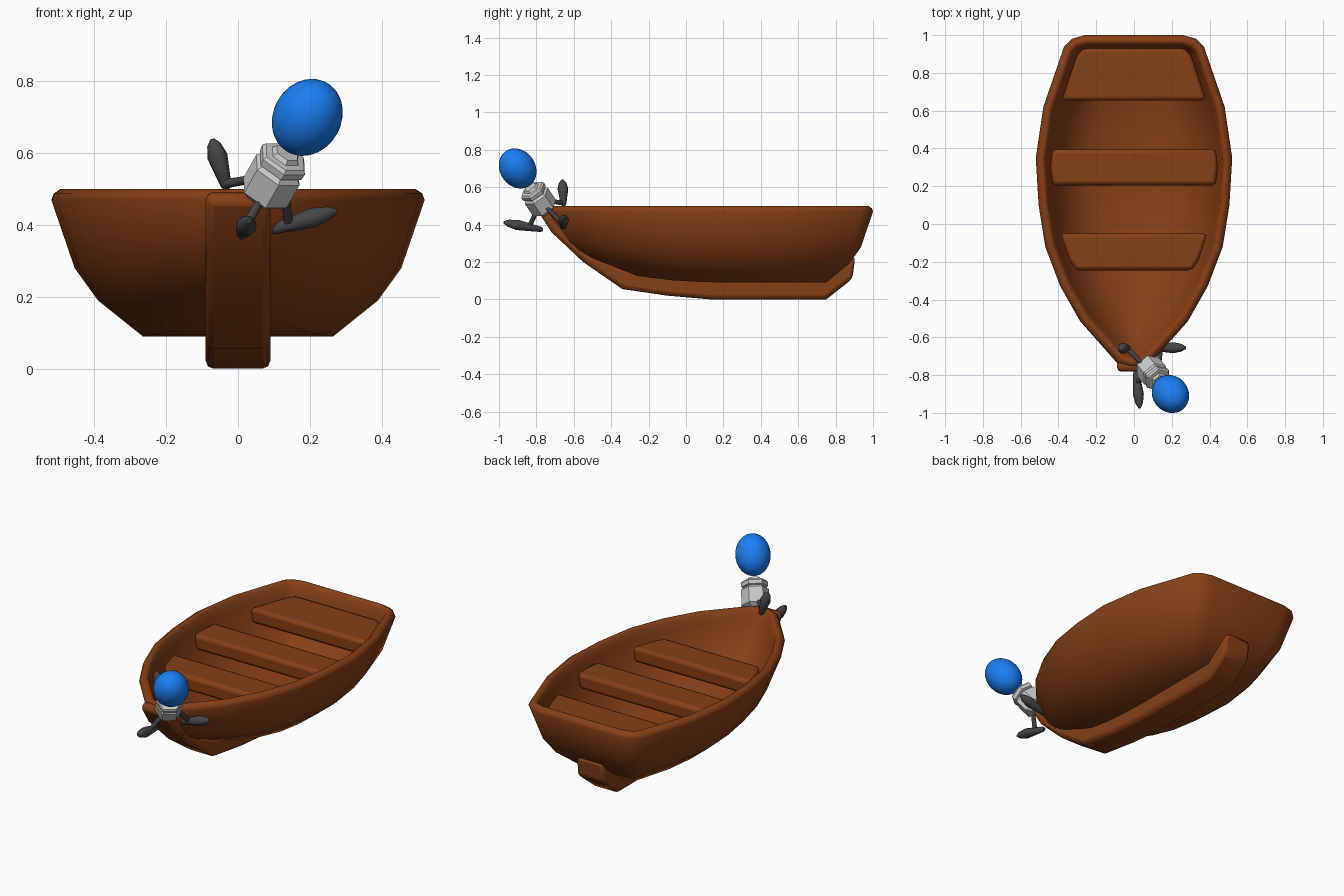
import bpy, bmesh, math
from mathutils import Vector

if "Cube" in bpy.data.objects:
    bpy.data.objects.remove(bpy.data.objects["Cube"])


def material(name, rgb):
    m = bpy.data.materials.new(name)
    m.diffuse_color = (*rgb, 1)
    m.use_nodes = True
    m.node_tree.nodes["Principled BSDF"].inputs["Base Color"].default_value = m.diffuse_color
    return m


WOOD = material("brown_wood", (0.24, 0.05, 0.008))
BLUE = material("blue", (0.01, 0.21, 0.9))
DARK = material("dark_grey", (0.06, 0.06, 0.06))


def make(name, verts, faces, mat=None, bevel=0, segments=2, angle=40):
    me = bpy.data.meshes.new(name)
    me.from_pydata([tuple(v) for v in verts], [], faces)
    bm = bmesh.new()
    bm.from_mesh(me)
    bmesh.ops.recalc_face_normals(bm, faces=bm.faces)
    bm.to_mesh(me)
    bm.free()
    ob = bpy.data.objects.new(name, me)
    bpy.context.collection.objects.link(ob)
    if mat:
        me.materials.append(mat)
    if bevel:
        b = ob.modifiers.new("bevel", 'BEVEL')
        b.width, b.segments, b.limit_method = bevel, segments, 'ANGLE'
        b.angle_limit = math.radians(40)
    bpy.ops.object.select_all(action='DESELECT')
    ob.select_set(True)
    bpy.context.view_layer.objects.active = ob
    if angle:
        bpy.ops.object.shade_smooth_by_angle(angle=math.radians(angle))
    return ob


def prism(name, a, b, mat, bevel, segments=2):
    """Solid between two matching polygons."""
    n = len(a)
    faces = [tuple(range(n)), tuple(range(n, 2 * n))]
    faces += [(i, (i + 1) % n, n + (i + 1) % n, n + i) for i in range(n)]
    return make(name, a + b, faces, mat, bevel, segments)


def spin(name, start, direction, profile, sides, mat=None, angle=40):
    """Lathe of (distance, radius) pairs around an axis."""
    start, d = Vector(start), Vector(direction).normalized()
    q = d.to_track_quat('Z', 'Y')
    verts, faces = [], []
    for t, r in profile:
        for k in range(sides):
            a = 2 * math.pi * k / sides
            verts.append(start + q @ Vector((r * math.cos(a), r * math.sin(a), t)))
    for j in range(len(profile) - 1):
        for k in range(sides):
            k2 = (k + 1) % sides
            faces.append((j * sides + k, j * sides + k2, (j + 1) * sides + k2, (j + 1) * sides + k))
    last = (len(profile) - 1) * sides
    faces += [tuple(range(sides)), tuple(range(last, last + sides))]
    return make(name, verts, faces, mat, angle=angle)


# Hull: gunwale outline blended down to a smaller flat bottom
half = [(.03, -.76), (.09, -.735), (.285, -.515), (.39, -.33), (.47, -.12), (.505, .1),
        (.52, .35), (.48, .62), (.37, .94), (.33, .98), (.26, 1.0)]
outline = [Vector(p) for p in half] + [Vector((-x, y)) for x, y in reversed(half)]
N = len(outline)


def inset_point(i, d):
    p, a, b = outline[i], outline[i - 1], outline[(i + 1) % N]
    n1 = Vector((-(p - a).y, (p - a).x)).normalized()
    n2 = Vector((-(b - p).y, (b - p).x)).normalized()
    n = (n1 + n2).normalized()
    return p + n * d / max(n.dot(n1), .6)


def bottom_height(y):
    if y < -.12:
        return .105 + (-.12 - y) / .22 * .035
    return .09 + max(0, .13 - y) / .25 * .015


# rows: inset, inward blend, downward blend, lift
rows = [(0, 1, 1, 0), (0, .51, .737, 0), (0, .255, .5, 0), (0, 0, 0, 0), (.007, 0, 0, .018),
        (.025, 0, 0, .03), (.036, 0, 0, .03), (.05, 0, 0, .018), (.056, .02, .08, 0),
        (.056, .255, .5, .015), (.056, .51, .737, .03), (.056, 1, 1, .04)]
verts, faces = [], []
for d, inward, down, lift in rows:
    for i in range(N):
        p = inset_point(i, d)
        yb = -.34 + (p.y + .76) / 1.76 * 1.09
        b = Vector((p.x * .51, yb))
        q = p.lerp(b, inward)
        verts.append((q.x, q.y, .47 + (bottom_height(yb) - .47) * down + lift))
for j in range(len(rows) - 1):
    for i in range(N):
        k = (i + 1) % N
        faces.append((j * N + i, j * N + k, (j + 1) * N + k, (j + 1) * N + i))
for base in (0, (len(rows) - 1) * N):
    for i in range(N // 2 - 1):
        faces.append((base + i, base + i + 1, base + N - 2 - i, base + N - 1 - i))
make("hull", verts, faces, WOOD, angle=50)

# Keel and stem
side = [(-.755, .5), (-.79, .47), (-.72, .36), (-.55, .2), (-.34, .055), (-.1, .02), (.13, 0),
        (.75, 0), (.89, .11), (.905, .23), (.86, .2), (.74, .115), (.13, .115), (-.1, .125),
        (-.34, .165), (-.54, .25), (-.64, .33), (-.725, .48)]
prism("keel", [Vector((-.09, y, z)) for y, z in side], [Vector((.09, y, z)) for y, z in side],
      WOOD, .022)

# Seats
seats = {
    "stern_seat": [(.385, .655), (.305, .89), (.27, .93)],
    "middle_seat": [(.435, .205), (.445, .3), (.435, .395)],
    "bow_seat": [(.31, -.245), (.345, -.19), (.39, -.05)],
}
for name, pts in seats.items():
    loop = pts + [(-x, y) for x, y in reversed(pts)]
    prism(name, [Vector((x * .97, y, .34)) for x, y in loop],
          [Vector((x, y, .43)) for x, y in loop], WOOD, .02)

# Tilted lamp on the bow: blue egg shape and grey hexagonal body
axis = Vector((.42, -.51, .75)).normalized()
head = Vector((.193, -.9, .70))
bpy.ops.mesh.primitive_uv_sphere_add(segments=32, ring_count=16, radius=1, location=head)
globe = bpy.context.object
globe.name = "blue_globe"
globe.scale = (.095, .095, .116)
globe.rotation_mode = 'QUATERNION'
globe.rotation_quaternion = axis.to_track_quat('Z', 'Y')
globe.data.materials.append(BLUE)
bpy.ops.object.shade_smooth()

spin("lamp_body", head - axis * .3, axis,
     [(0, .05), (.02, .075), (.105, .075), (.117, .062), (.122, .072), (.143, .074), (.153, .066),
      (.155, .045), (.168, .036)], 6, angle=0)

# Three legs with spindle feet: hip, ankle, heel, toe
legs = [((.075, -.79, .49), (.02, -.835, .395), (.01, -.765, .372), (.03, -.975, .412)),
        ((.05, -.745, .53), (-.035, -.66, .515), (-.03, -.655, .5), (-.072, -.66, .64)),
        ((.13, -.765, .51), (.14, -.665, .41), (.085, -.655, .385), (.275, -.655, .44))]
for n, (hip, ankle, heel, toe) in enumerate(legs, 1):
    hip, ankle, heel, toe = (Vector(v) for v in (hip, ankle, heel, toe))
    length = (ankle - hip).length
    spin(f"leg_{n}", hip, ankle - hip, [(0, .012), (length, .013)], 10, DARK)
    length = (toe - heel).length
    spin(f"foot_{n}", heel, toe - heel,
         [(0, .008), (.06 * length, .015), (.35 * length, .022), (.65 * length, .029),
          (.88 * length, .02), (length, .006)], 10, DARK, 60)
